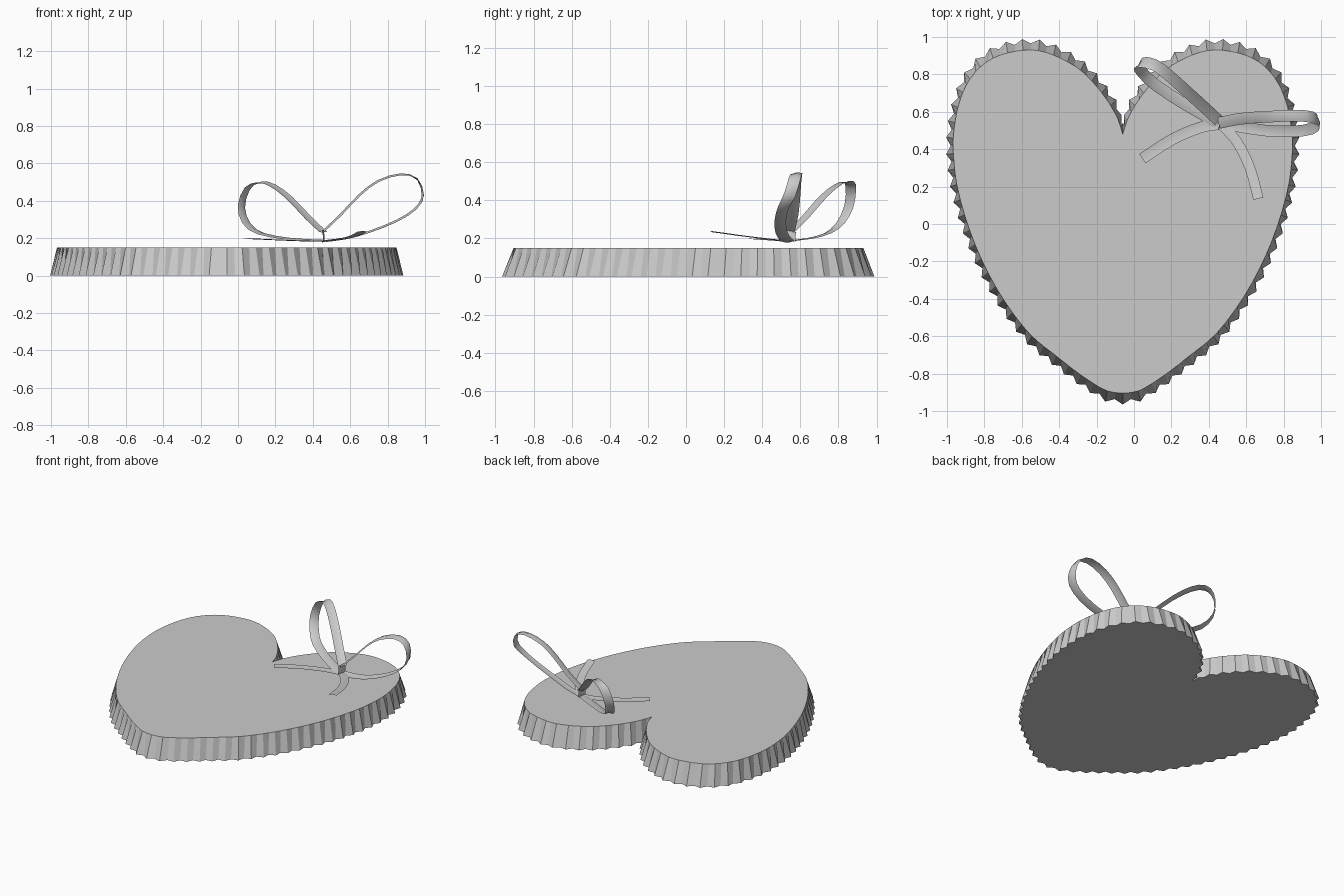
import bpy, bmesh
from mathutils import Vector
from mathutils.geometry import normal as face_normal

if "Cube" in bpy.data.objects:
    bpy.data.objects.remove(bpy.data.objects["Cube"])


def make_object(name, verts, faces, smooth=False):
    me = bpy.data.meshes.new(name)
    me.from_pydata([tuple(v) for v in verts], [], faces)
    bm = bmesh.new()
    bm.from_mesh(me)
    bmesh.ops.recalc_face_normals(bm, faces=bm.faces)
    bm.to_mesh(me)
    bm.free()
    me.polygons.foreach_set("use_smooth", [smooth] * len(me.polygons))
    ob = bpy.data.objects.new(name, me)
    bpy.context.collection.objects.link(ob)
    return ob


def spline(points, steps):
    """Catmull-Rom curve through the points."""
    p = [Vector(q) for q in points]
    p = [2 * p[0] - p[1]] + p + [2 * p[-1] - p[-2]]
    out = []
    for a, b, c, d in zip(p, p[1:], p[2:], p[3:]):
        for i in range(steps):
            t = i / steps
            out.append(0.5 * (2 * b + (c - a) * t + (2 * a - 5 * b + 4 * c - d) * t * t
                              + (3 * b - a - 3 * c + d) * t ** 3))
    return out + [p[-2]]


def resample(path, n):
    """n + 1 evenly spaced points along a polyline."""
    lens = [0.0]
    for a, b in zip(path, path[1:]):
        lens.append(lens[-1] + (b - a).length)
    out, j = [], 0
    for i in range(n + 1):
        s = lens[-1] * i / n
        while j < len(path) - 2 and lens[j + 1] < s:
            j += 1
        out.append(path[j].lerp(path[j + 1], (s - lens[j]) / (lens[j + 1] - lens[j])))
    return out


# Heart box: smooth top rim, pleated skirt flaring to a zigzag base
CX, HEIGHT, N = -0.06, 0.15, 76
half = [(0, .48), (.03, .57), (.1, .685), (.2, .80), (.3, .87), (.42, .92), (.52, .93),
        (.65, .905), (.75, .85), (.83, .755), (.88, .63), (.905, .48), (.905, .36),
        (.885, .2), (.83, 0), (.75, -.2), (.64, -.4), (.5, -.585), (.35, -.71),
        (.22, -.81), (.09, -.89), (0, -.905)]
rim = resample(spline([(x, y, 0) for x, y in half], 8), N)
base = []
for i, p in enumerate(rim):
    if i in (0, N):
        n = Vector((0, 1 if i == 0 else -1, 0))
    else:
        t = (rim[i + 1] - rim[i - 1]).normalized()
        n = Vector((-t.y, t.x, 0))
    out_x, out_y = (.038, .06) if i % 2 == 0 else (.012, .035)
    q = p + Vector((n.x * out_x, n.y * out_y, 0))
    if 0 < i < N:
        q.x = max(q.x, .006)
    base.append(q)


def full_loop(side, z):
    right = [Vector((CX + p.x, p.y, z)) for p in side]
    left = [Vector((CX - p.x, p.y, z)) for p in side[-2:0:-1]]
    return right + left


top, bottom = full_loop(rim, HEIGHT), full_loop(base, 0)
m = len(top)
faces = [(i, (i + 1) % m, m + (i + 1) % m, m + i) for i in range(m)]
faces += [tuple(range(m)), tuple(range(m, 2 * m))]
make_object("heart_box", top + bottom, faces)


# Ribbon strips: three columns wide with a shallow centre fold
def ribbon(name, points, across, width=.062, steps=2, fold=.007):
    path = spline(points, steps)
    across = Vector(across).normalized()
    verts = []
    for i, p in enumerate(path):
        t = (path[min(i + 1, len(path) - 1)] - path[max(i - 1, 0)]).normalized()
        side = (across - t * across.dot(t)).normalized()
        n = t.cross(side)
        verts += [p - side * width / 2, p + n * fold, p + side * width / 2]
    faces = [(3 * i + k, 3 * i + k + 1, 3 * i + k + 4, 3 * i + k + 3)
             for i in range(len(path) - 1) for k in range(2)]
    return make_object(name, verts, faces, smooth=True)


ribbon("bow_loop_left",
       [(.455, .55, .235), (.38, .62, .305), (.27, .72, .42), (.18, .80, .485), (.11, .85, .50),
        (.05, .865, .465), (.018, .855, .37), (.045, .81, .28), (.12, .74, .225),
        (.28, .635, .195), (.45, .54, .185)], (.6, .8, .1))
ribbon("bow_loop_right",
       [(.455, .54, .235), (.55, .56, .325), (.65, .57, .43), (.75, .575, .505), (.87, .58, .54),
        (.955, .57, .515), (.987, .545, .43), (.95, .51, .36), (.85, .495, .295),
        (.7, .50, .235), (.57, .52, .20), (.45, .54, .185)], (-.15, 1, .1))

# Loose ribbon tails
ribbon("bow_tail_left",
       [(.46, .535, .185), (.35, .515, .187), (.2, .45, .193), (.045, .35, .20)],
       (-.5, .85, 0), .06, 3, .004)
ribbon("bow_tail_front",
       [(.46, .54, .185), (.55, .44, .195), (.62, .30, .212), (.665, .135, .235)],
       (.9, .4, 0), .055, 3, .004)

# Small knot joining the loops
ribbon("bow_knot", [(.455, .545, .24), (.457, .54, .21), (.458, .54, .183)],
       (.1, 1, 0), .07, 2, .005)
